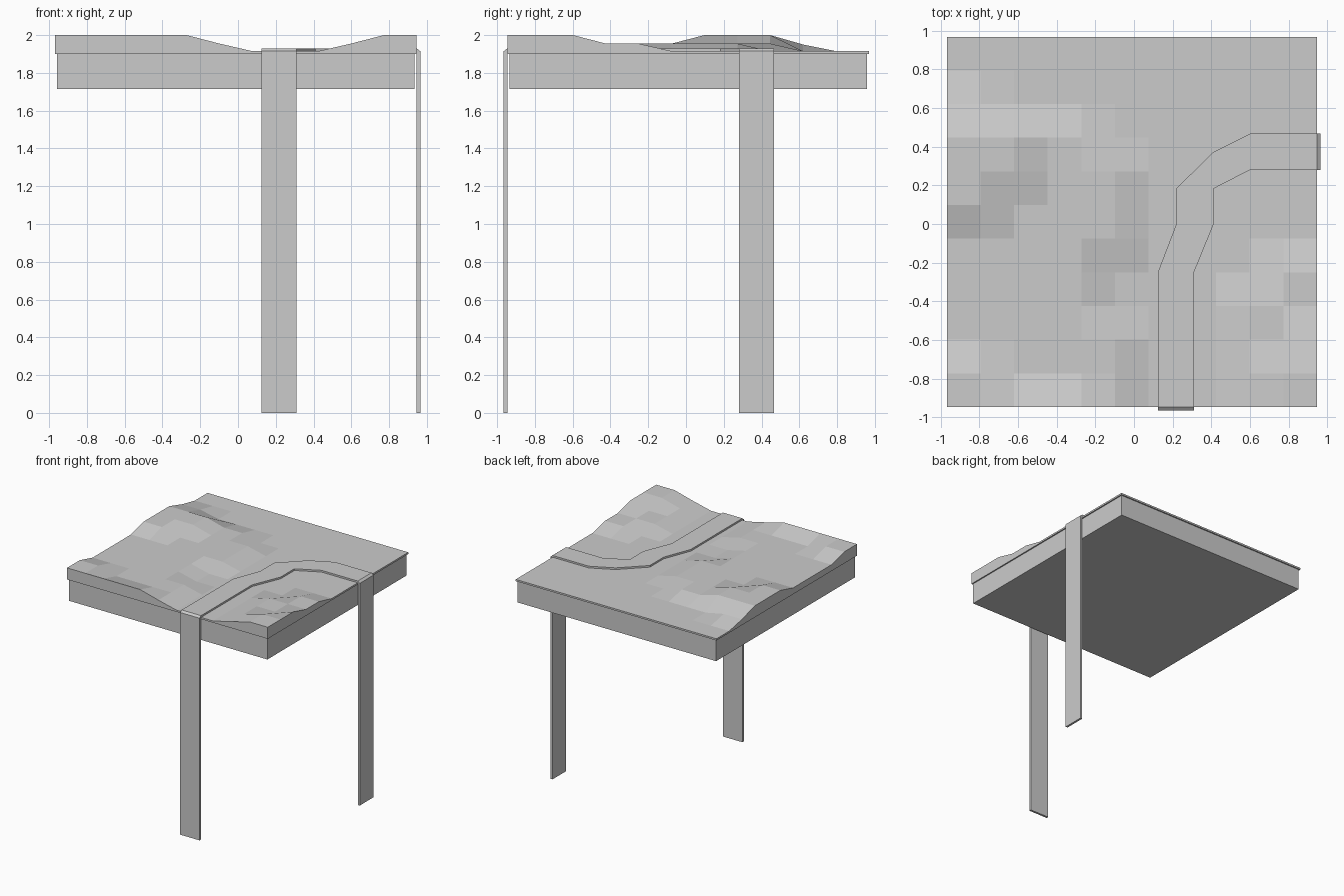
import bpy, bmesh

if "Cube" in bpy.data.objects:
    bpy.data.objects.remove(bpy.data.objects["Cube"])

X0, X1, Y0, Y1 = -0.968, 0.946, -0.946, 0.968   # terrain outline
N = 11                                          # terrain cells per side
BASE = 1.90                                     # underside of the terrain


def finish(bm, name):
    bmesh.ops.recalc_face_normals(bm, faces=bm.faces)
    mesh = bpy.data.meshes.new(name)
    bm.to_mesh(mesh)
    bm.free()
    obj = bpy.data.objects.new(name, mesh)
    bpy.context.collection.objects.link(obj)
    return obj


def extrude_outline(name, points, offset):
    bm = bmesh.new()
    face = bm.faces.new([bm.verts.new(p) for p in points])
    new = bmesh.ops.extrude_face_region(bm, geom=[face])["geom"]
    verts = [g for g in new if isinstance(g, bmesh.types.BMVert)]
    bmesh.ops.translate(bm, verts=verts, vec=offset)
    # the starting face is kept by the extrusion, so the solid is closed
    return finish(bm, name)


# Raised areas of the terrain: first column, last column, first row, last row, height
HILLS = [
    (0, 5, 0, 2, .055), (0, 4, 3, 4, .055), (0, 5, 5, 7, .055),   # left plateau
    (0, 4, 8, 8, .055), (0, 1, 9, 9, .050),
    (0, 4, 0, 0, .10), (0, 1, 1, 1, .10),                         # front left rise
    (0, 1, 6, 8, .10), (2, 2, 7, 8, .10),                         # back left rise
    (9, 11, 0, 3, .055), (10, 11, 4, 4, .055),                    # right plateau
    (10, 11, 0, 1, .10), (11, 11, 2, 2, .10),                     # front right rise
]


def height(i, j):
    return max([.015] + [h for a, b, c, d, h in HILLS if a <= i <= b and c <= j <= d])


# Terrain: a low-poly height grid closed down to a flat underside
bm = bmesh.new()
bmesh.ops.create_grid(bm, x_segments=N, y_segments=N, size=0.5)
new = bmesh.ops.extrude_face_region(bm, geom=bm.faces[:])["geom"]
top = {g for g in new if isinstance(g, bmesh.types.BMVert)}
for v in bm.verts:
    i, j = round((v.co.x + .5) * N), round((v.co.y + .5) * N)
    z = BASE + (height(i, j) if v in top else 0)
    v.co = (X0 + (X1 - X0) * i / N, Y0 + (Y1 - Y0) * j / N, z)
finish(bm, "terrain")

# Earth slab under the terrain, slightly inset
a, b, c, d = -0.957, 0.935, -0.935, 0.957
extrude_outline("earth_slab", [(a, c, 1.715), (b, c, 1.715), (b, d, 1.715), (a, d, 1.715)],
                (0, 0, BASE - 1.715))

# River: winding strip lying on the terrain
left = [(.125, Y0), (.125, -.245), (.217, -.005), (.217, .182), (.41, .372), (.60, .467), (X1, .467)]
right = [(.31, Y0), (.31, -.25), (.41, -.005), (.41, .182), (.60, .28), (X1, .28)]
extrude_outline("river", [(x, y, 1.912) for x, y in left + right[::-1]], (0, 0, .018))

# Waterfalls: thin sheets with a chamfered lip, as (distance outward, height)
sheet = [(0, 0), (.019, 0), (.019, 1.915), (0, 1.93)]
extrude_outline("front_waterfall", [(.125, Y0 - t, z) for t, z in sheet], (.185, 0, 0))
extrude_outline("right_waterfall", [(X1 + t, .28, z) for t, z in sheet], (0, .187, 0))
